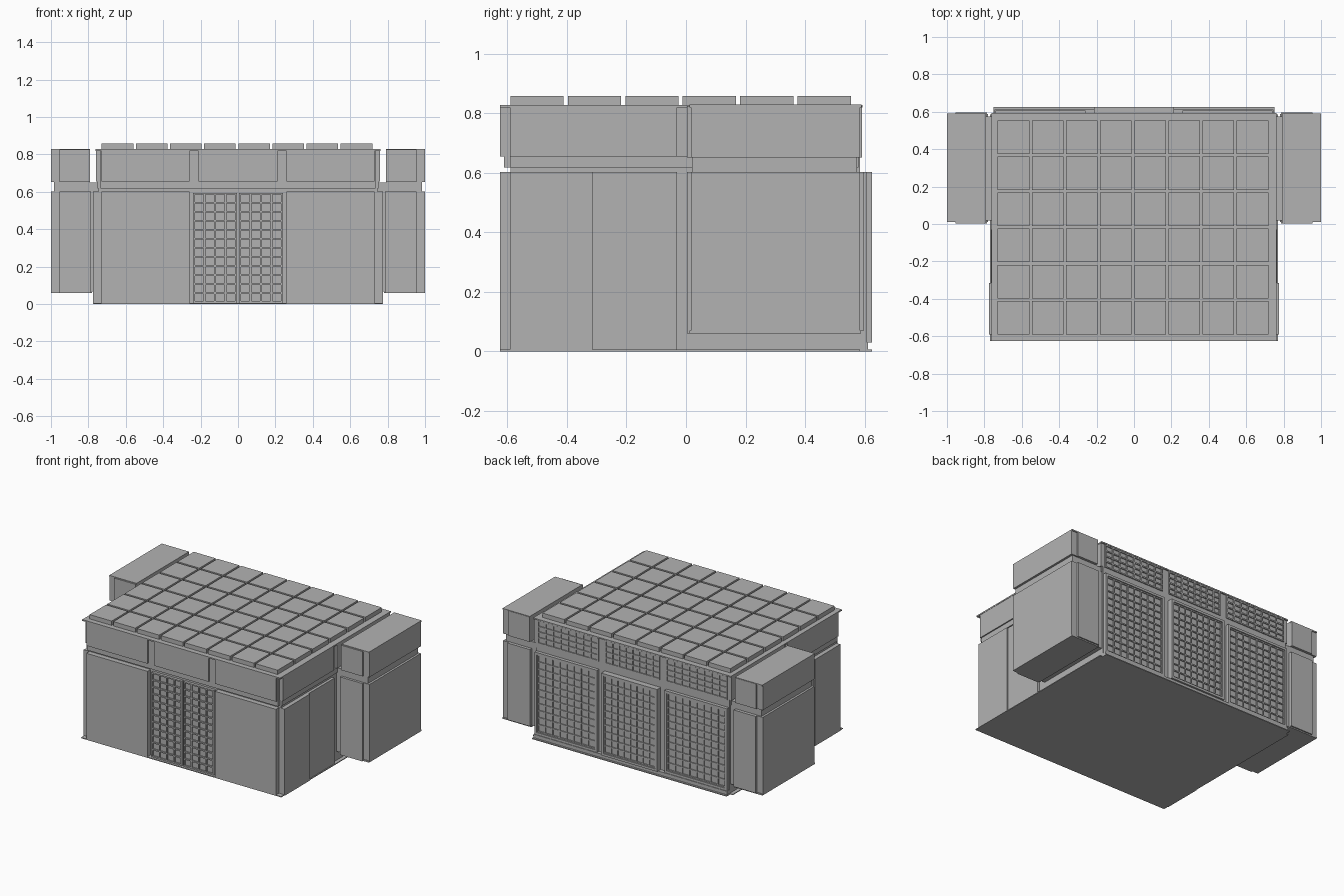
import bpy, bmesh

grey = bpy.data.materials.new("plain_grey")
grey.diffuse_color = (0.45, 0.45, 0.45, 1)


def boxes(name, items):
    """One object made of boxes (x0, x1, y0, y1, z0, z1)."""
    bm = bmesh.new()
    for x0, x1, y0, y1, z0, z1 in items:
        v = bmesh.ops.create_cube(bm, size=1)["verts"]
        bmesh.ops.scale(bm, verts=v, vec=(x1 - x0, y1 - y0, z1 - z0))
        bmesh.ops.translate(bm, verts=v, vec=((x0 + x1) / 2, (y0 + y1) / 2, (z0 + z1) / 2))
    me = bpy.data.meshes.new(name)
    bm.to_mesh(me)
    bm.free()
    me.materials.append(grey)
    ob = bpy.data.objects.new(name, me)
    bpy.context.collection.objects.link(ob)
    return ob


def sides(name, items):
    """Boxes given on +x, repeated on -x."""
    return boxes(name, items + [(-b, -a, *r) for a, b, *r in items])


def lattice(name, x0, x1, z0, z1, y, out, cols, rows, bar=0.009, depth=0.009):
    """Grid of bars standing proud of the pane at y; out is +1 or -1."""
    ya, yb = sorted((y - out * 0.002, y + out * depth))
    items = []
    for i in range(cols + 1):
        x = x0 + (x1 - x0 - bar) * i / cols
        items.append((x, x + bar, ya, yb, z0, z1))
    for j in range(rows + 1):
        z = z0 + (z1 - z0 - bar) * j / rows
        items.append((x0, x1, ya, yb, z, z + bar))
    return boxes(name, items)


# main volume
boxes("house_core", [(-0.745, 0.745, -0.59, 0.585, 0.004, 0.82)])
boxes("floor_plate", [(-0.77, 0.77, -0.625, 0.585, 0, 0.006),
                      (-0.75, 0.75, 0.58, 0.625, 0, 0.006)])
boxes("roof_plate", [(-0.762, 0.762, -0.625, 0.593, 0.819, 0.828)])

# roof tiles
boxes("roof_tiles", [(-0.729 + 0.1826 * i, -0.729 + 0.1826 * i + 0.169,
                      -0.59 + 0.193 * j, -0.59 + 0.193 * j + 0.179, 0.825, 0.858)
                     for i in range(8) for j in range(6)])

# front wall
sides("front_wall_panel", [(0.26, 0.73, -0.625, -0.585, 0, 0.602)])
boxes("front_lintel", [(-0.735, 0.735, -0.612, -0.585, 0.618, 0.822)])
sides("front_upper_panel", [(0.26, 0.73, -0.625, -0.6, 0.655, 0.825)])
boxes("front_upper_middle_panel", [(-0.21, 0.21, -0.625, -0.6, 0.655, 0.825)])
boxes("front_door_leaves", [(-0.24, -0.006, -0.6, -0.585, 0.005, 0.595),
                            (0.006, 0.24, -0.6, -0.585, 0.005, 0.595)])
lattice("left_door_lattice", -0.24, -0.006, 0.006, 0.595, -0.6, -1, 4, 12)
lattice("right_door_lattice", 0.006, 0.24, 0.006, 0.595, -0.6, -1, 4, 12)

# side walls in front of the wings
sides("side_wall_panel", [(0.735, 0.774, -0.592, -0.315, 0, 0.602),
                          (0.735, 0.764, -0.315, -0.03, 0, 0.602)])
sides("side_upper_panel", [(0.735, 0.76, -0.592, -0.03, 0.655, 0.825),
                           (0.735, 0.76, 0.003, 0.585, 0.655, 0.825)])
sides("side_band", [(0.735, 0.752, -0.59, 0.58, 0.618, 0.655)])

# back bays, lower: frame, pane and lattice
for name, x0, x1, yf in (("back_left_bay", -0.74, -0.26, 0.608),
                         ("back_middle_bay", -0.215, 0.215, 0.625),
                         ("back_right_bay", 0.26, 0.74, 0.608)):
    f = 0.016
    boxes(name + "_frame", [(x0, x0 + f, 0.58, yf, 0.03, 0.602),
                            (x1 - f, x1, 0.58, yf, 0.03, 0.602),
                            (x0 + f, x1 - f, 0.58, yf, 0.586, 0.602),
                            (x0 + f, x1 - f, 0.58, yf, 0.03, 0.046)])
    yp = yf - 0.014
    boxes(name + "_pane", [(x0 + f, x1 - f, 0.58, yp, 0.046, 0.586)])
    lattice(name + "_lattice", x0 + f, x1 - f, 0.046, 0.586, yp, 1, 8, 11, 0.008, 0.007)
# back sill under the bays
boxes("back_sill", [(-0.745, 0.745, 0.58, 0.612, 0, 0.03)])

# back bays, upper windows
for name, x0, x1 in (("back_left_upper", -0.73, -0.26),
                     ("back_middle_upper", -0.21, 0.21),
                     ("back_right_upper", 0.26, 0.73)):
    lattice(name + "_lattice", x0, x1, 0.655, 0.818, 0.585, 1, 8, 4, 0.009, 0.007)

# side wings: core, outer slab, front and back slabs, upper block
sides("wing_core", [(0.74, 0.985, 0.02, 0.575, 0.068, 0.65),
                    (0.79, 0.985, 0.02, 0.575, 0.65, 0.82)])
sides("wing_floor", [(0.78, 1.0, 0.012, 0.588, 0.06, 0.07)])
sides("wing_outer_slab", [(0.955, 1.0, 0.016, 0.584, 0.06, 0.602),
                          (0.955, 1.0, 0.016, 0.584, 0.652, 0.825)])
sides("wing_front_slab", [(0.785, 0.955, 0.003, 0.03, 0.06, 0.602),
                          (0.792, 0.955, 0.003, 0.03, 0.652, 0.825)])
sides("wing_back_slab", [(0.785, 0.955, 0.57, 0.597, 0.068, 0.602),
                         (0.792, 0.955, 0.57, 0.592, 0.652, 0.825)])
sides("wing_roof", [(0.79, 1.0, 0.012, 0.59, 0.82, 0.829)])
